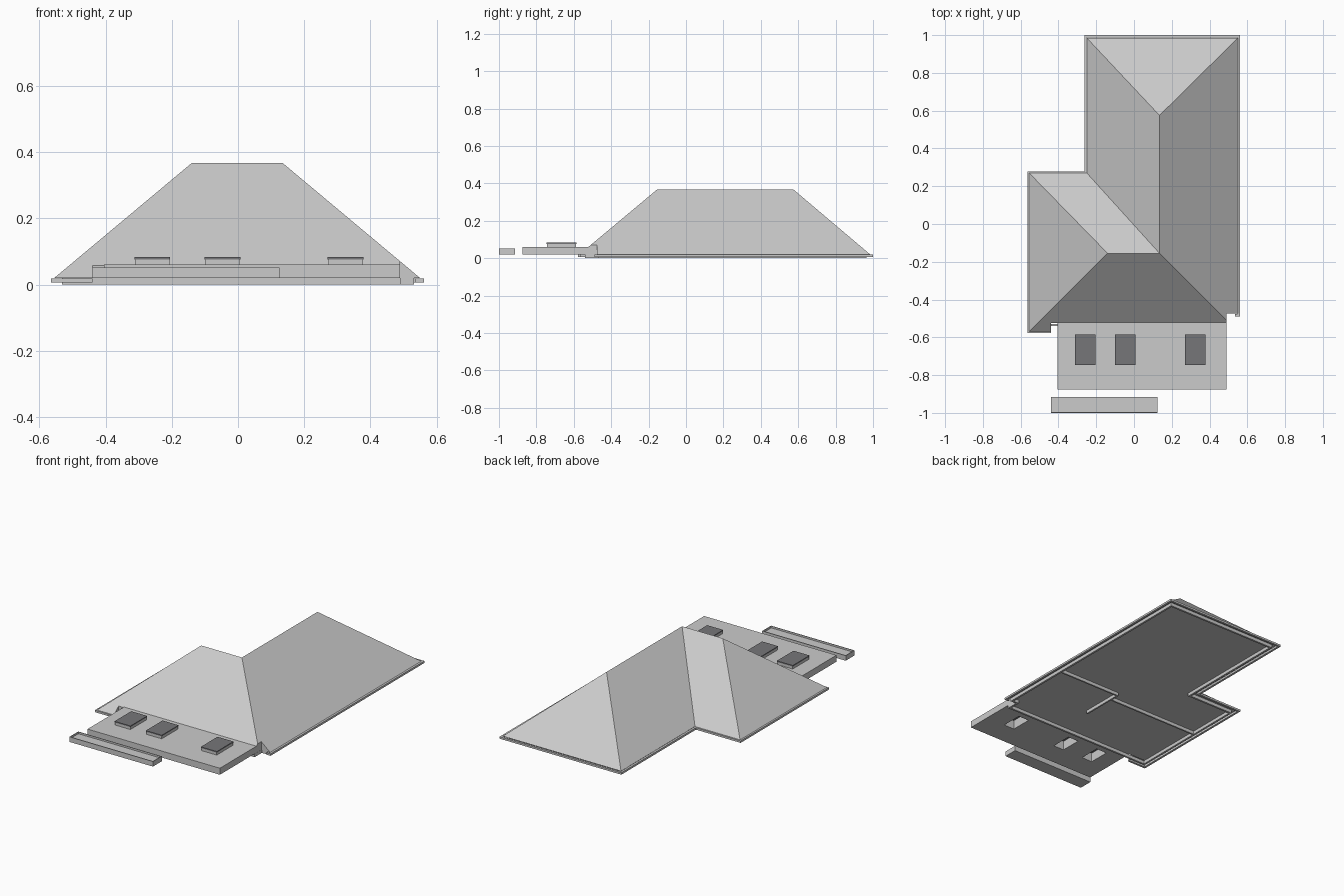
import bpy, bmesh

if "Cube" in bpy.data.objects:
    bpy.data.objects.remove(bpy.data.objects["Cube"])


def mesh_object(name, verts, faces):
    me = bpy.data.meshes.new(name)
    me.from_pydata(verts, [], faces)
    ob = bpy.data.objects.new(name, me)
    bpy.context.collection.objects.link(ob)
    return ob


def prism(name, outline, z0, z1):
    n = len(outline)
    verts = [(x, y, z) for z in (z0, z1) for x, y in outline]
    faces = [tuple(range(n))[::-1], tuple(range(n, 2 * n))]
    faces += [(i, (i + 1) % n, n + (i + 1) % n, n + i) for i in range(n)]
    ob = mesh_object(name, verts, faces)
    bm = bmesh.new()
    bm.from_mesh(ob.data)
    bmesh.ops.recalc_face_normals(bm, faces=bm.faces)
    bm.to_mesh(ob.data)
    bm.free()
    return ob


def box(name, x0, x1, y0, y1, z0, z1):
    return prism(name, [(x0, y0), (x1, y0), (x1, y1), (x0, y1)], z0, z1)


def wall(name, path, z0, z1, thickness, closed=False):
    """Upright strip along a plan path, thickened evenly to both sides."""
    n = len(path)
    ob = mesh_object(name, [(x, y, z) for z in (z0, z1) for x, y in path],
                     [(i, (i + 1) % n, n + (i + 1) % n, n + i)
                      for i in range(n if closed else n - 1)])
    m = ob.modifiers.new("thickness", 'SOLIDIFY')
    m.thickness, m.offset, m.use_even_offset = thickness, 0, True
    return ob


def cut(target, cutters):
    bpy.context.view_layer.objects.active = target
    for c in cutters:
        m = target.modifiers.new("cut", 'BOOLEAN')
        m.operation, m.solver, m.object = 'DIFFERENCE', 'EXACT', c
        bpy.ops.object.modifier_apply(modifier=m.name)
        bpy.data.objects.remove(c)


# hipped L-shaped roof: ridge and eave points, with closed front cut
E, R, S = 0.02, 0.367, 0.836
front = lambda x, y: (x, y, E + (y + 0.57) * S)
right = lambda x, y: (x, y, E + (0.55 - x) * S)
verts = [
    (0.135, 0.575, R), (0.135, -0.155, R), (-0.14, -0.155, R),
    (-0.25, 0.985, E), (0.55, 0.985, E), (-0.25, 0.27, E),
    (-0.555, 0.27, E), (-0.555, -0.57, E),
    (-0.44, -0.57, E), front(-0.44, -0.525), front(0.49, -0.525),
    right(0.49, -0.51), right(0.49, -0.475), (0.55, -0.475, E),
    (-0.44, -0.525, E), (0.49, -0.525, E), (0.49, -0.475, E),
]
mesh_object("hip_roof", verts, [
    (0, 4, 3), (0, 3, 5, 1), (1, 5, 6, 2), (2, 6, 7),
    (1, 2, 7, 8, 9, 10, 11), (0, 1, 11, 12, 13, 4),
    (8, 14, 9), (14, 15, 10, 9), (15, 16, 12, 11, 10), (16, 13, 12)])

# eave gutter following the open outline
wall("eave_gutter", [(-0.44, -0.57), (-0.558, -0.57), (-0.558, 0.272), (-0.256, 0.272),
                     (-0.256, 0.993), (0.555, 0.993), (0.555, -0.482), (0.535, -0.482)],
     0.007, 0.019, 0.013)

# flat ceiling, also the soffit under the eaves
mesh_object("ceiling", [(-0.55, -0.525, E), (0.545, -0.475, E), (0.545, 0.98, E),
                        (-0.25, 0.98, E), (-0.25, 0.265, E), (-0.55, 0.265, E),
                        (0.49, -0.525, E), (0.49, -0.475, E)],
            [(0, 5, 4, 3, 2, 1, 7, 6)])

# thin wall tops under the roof: outer walls and room partitions
wall("outer_wall", [(-0.525, -0.535), (0.485, -0.535), (0.485, -0.465), (0.525, -0.465),
                    (0.525, 0.96), (-0.22, 0.96), (-0.22, 0.235), (-0.525, 0.235)],
     0, E, 0.012, True)
wall("partition_right", [(0.525, -0.03), (0.1, -0.03), (0.1, -0.3)], 0, E, 0.01)
wall("partition_left", [(0.1, -0.09), (-0.525, -0.09)], 0, E, 0.01)

# flat front roof with skylight openings
flat = box("flat_roof", -0.405, 0.49, -0.875, -0.475, 0.02, 0.06)
glass = bpy.data.materials.new("dark_glass")
glass.diffuse_color = (0.18, 0.18, 0.19, 1)
glass.use_nodes = True
glass.node_tree.nodes["Principled BSDF"].inputs["Base Color"].default_value = glass.diffuse_color
lefts = (-0.313, -0.101, 0.271)
cut(flat, [box("cutter", x + 0.018, x + 0.09, -0.73, -0.60, 0, 0.1) for x in lefts])
for i, x in enumerate(lefts):
    curb = box(f"skylight_curb_{i}", x + 0.002, x + 0.106, -0.744, -0.587, 0.058, 0.077)
    cut(curb, [box("cutter", x + 0.018, x + 0.09, -0.73, -0.60, 0, 0.1)])
    lid = box(f"skylight_pane_{i}", x, x + 0.108, -0.746, -0.585, 0.076, 0.083)
    lid.data.materials.append(glass)

# shallow open tray in front
tray = box("front_tray", -0.44, 0.125, -1.0, -0.915, 0.02, 0.051)
cut(tray, [box("cutter", -0.436, 0.121, -0.996, -0.919, 0.04, 0.1)])
